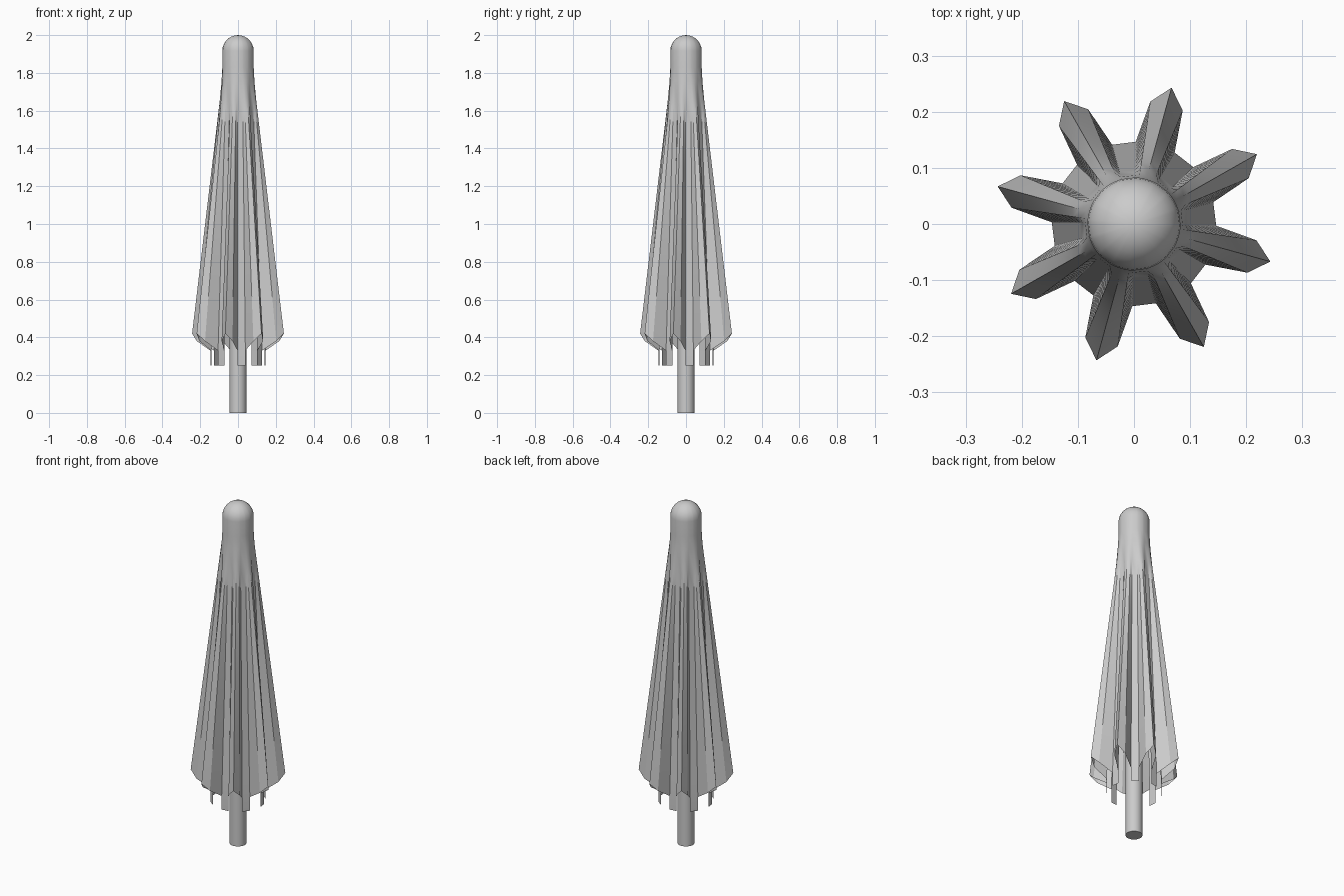
import bpy, bmesh, math
from mathutils import Matrix, Vector

cube = bpy.data.objects.get("Cube")
if cube:
    bpy.data.objects.remove(cube)

grey = bpy.data.materials.new("light_grey")
grey.use_nodes = True
grey.diffuse_color = (0.6, 0.6, 0.6, 1)
grey.node_tree.nodes["Principled BSDF"].inputs["Base Color"].default_value = grey.diffuse_color

FOLDS = 8
STEP = math.tau / FOLDS
TURN = math.radians(29.6)      # heading of the first fold
CAP_R, COLLAR_R = 0.083, 0.087
CAP_Z, COLLAR_Z, DOME_Z = 1.83, 1.76, 1.917
LEVELS = 12

# One fold of the closed canopy: top angle, hem radius, hem sideways offset, hem height
HALF = [(-14, 0.142, -0.036, 0.33), (-9, 0.218, -0.030, 0.38)]
FOLD = HALF + [(0, 0.252, 0, 0.42)] + [(-a, r, -t, z) for a, r, t, z in reversed(HALF)]


def finish(name, bm, angle):
    mesh = bpy.data.meshes.new(name)
    bm.to_mesh(mesh)
    bm.free()
    obj = bpy.data.objects.new(name, mesh)
    bpy.context.collection.objects.link(obj)
    mesh.materials.append(grey)
    bpy.ops.object.select_all(action='DESELECT')
    bpy.context.view_layer.objects.active = obj
    obj.select_set(True)
    bpy.ops.object.shade_smooth_by_angle(angle=math.radians(angle))
    return obj


def bridge(bm, upper, lower):
    n = len(upper)
    for i in range(n):
        j = (i + 1) % n
        bm.faces.new((upper[i], lower[i], lower[j], upper[j]))


# Canopy: collar circle lofted down to the folded hem, domed cap above
bm = bmesh.new()
angles, hem = [], []
for k in range(FOLDS):
    heading = TURN + k * STEP
    for a, r, t, z in FOLD:
        angles.append(heading + math.radians(a))
        hem.append(Matrix.Rotation(heading, 3, 'Z') @ Vector((r, t, z)))


def circle(r, z):
    return [bm.verts.new((r * math.cos(a), r * math.sin(a), z)) for a in angles]


rings = []
for i in range(6, 0, -1):
    lift = i * math.pi / 14
    rings.append(circle(CAP_R * math.cos(lift), DOME_Z + CAP_R * math.sin(lift)))
rings += [circle(CAP_R, DOME_Z), circle(CAP_R, CAP_Z), circle(COLLAR_R, COLLAR_Z)]
collar = [v.co.copy() for v in rings[-1]]
for i in range(1, LEVELS + 1):
    rings.append([bm.verts.new(c.lerp(h, i / LEVELS)) for c, h in zip(collar, hem)])
for upper, lower in zip(rings, rings[1:]):
    bridge(bm, upper, lower)

# Crown of the dome
crown = bm.verts.new((0, 0, DOME_Z + CAP_R))
for i, v in enumerate(rings[0]):
    bm.faces.new((crown, v, rings[0][(i + 1) % len(angles)]))

# Narrow flaps hanging from the valleys between folds
last, n = rings[-1], len(FOLD)
for k in range(FOLDS):
    a, b = last[k * n + n - 1], last[(k + 1) * n % len(last)]
    low = [bm.verts.new((v.co.x, v.co.y, 0.25)) for v in (a, b)]
    bm.faces.new((a, low[0], low[1], b))
finish("folded_canopy", bm, 32)

# Pole
bm = bmesh.new()
bmesh.ops.create_cone(bm, cap_ends=True, segments=32, radius1=0.045, radius2=0.045,
                      depth=1.9, matrix=Matrix.Translation((0, 0, 0.95)))
finish("pole", bm, 40)
